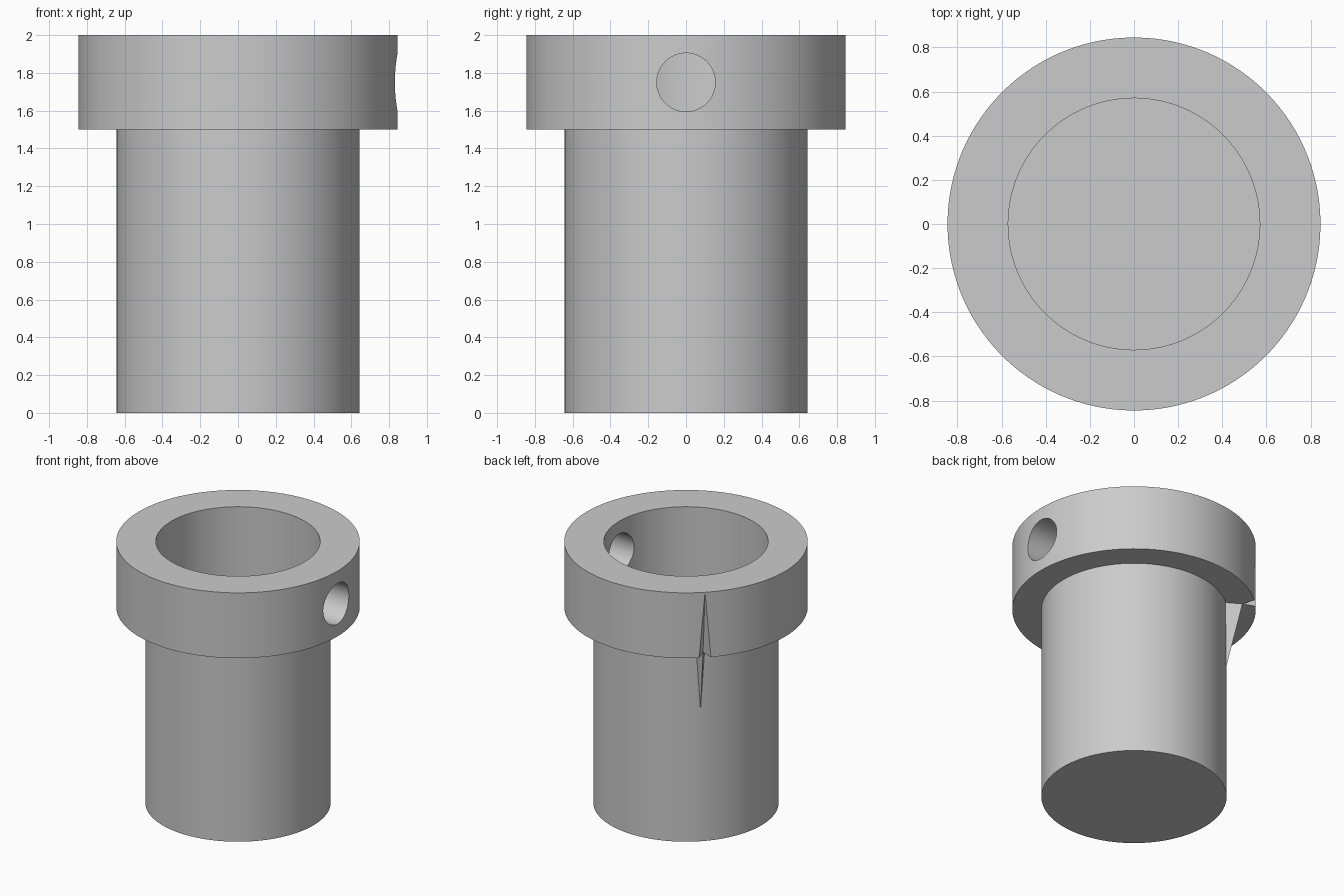
import bpy, bmesh, math
from mathutils import Vector

cube = bpy.data.objects.get("Cube")
if cube:
    bpy.data.objects.remove(cube, do_unlink=True)

SEGMENTS = 128
NOTCH_ANGLE = math.radians(134)
BODY_R, FLANGE_R, BORE_R = 0.643, 0.845, 0.57
FLANGE_Z, TOP_Z, FIN_Z, FLOOR_Z = 1.5, 2.0, 1.0, 0.08

metal = bpy.data.materials.new("plain grey")
metal.use_nodes = True
grey = (0.6, 0.6, 0.6, 1)
metal.diffuse_color = grey
metal.node_tree.nodes["Principled BSDF"].inputs["Base Color"].default_value = grey

# Flanged sleeve: one closed profile turned around z
profile = [(BODY_R, 0), (BODY_R, FIN_Z), (BODY_R, FLANGE_Z), (FLANGE_R, FLANGE_Z),
           (FLANGE_R, TOP_Z), (BORE_R, TOP_Z), (BORE_R, FLOOR_Z)]
bm = bmesh.new()
rings = []
for s in range(SEGMENTS):
    a = NOTCH_ANGLE + s * math.tau / SEGMENTS
    rings.append([bm.verts.new((r * math.cos(a), r * math.sin(a), z)) for r, z in profile])
for s in range(SEGMENTS):
    a, b = rings[s], rings[(s + 1) % SEGMENTS]
    for i in range(len(profile) - 1):
        bm.faces.new((a[i], b[i], b[i + 1], a[i + 1]))
bm.faces.new([ring[0] for ring in reversed(rings)])
bm.faces.new([ring[-1] for ring in rings])

# Notch in the flange and fin below it: fold the seam to a shared point
seam = rings[0]
for side in (rings[1], rings[-1]):
    for anchor, corner in ((1, 2), (4, 3)):
        face = next(f for f in seam[anchor].link_faces if side[corner] in f.verts)
        bmesh.utils.face_split(face, seam[anchor], side[corner])
tip = Vector((0.757 * math.cos(NOTCH_ANGLE), 0.757 * math.sin(NOTCH_ANGLE), FLANGE_Z))
seam[2].co = tip
seam[3].co = tip
bmesh.ops.remove_doubles(bm, verts=[seam[2], seam[3]], dist=0.0001)
bmesh.ops.recalc_face_normals(bm, faces=bm.faces)
mesh = bpy.data.meshes.new("flanged_sleeve")
bm.to_mesh(mesh)
bm.free()
sleeve = bpy.data.objects.new("flanged_sleeve", mesh)
bpy.context.collection.objects.link(sleeve)
mesh.materials.append(metal)

# Set screw hole through the flange wall
bpy.ops.mesh.primitive_cylinder_add(vertices=64, radius=0.155, depth=0.7,
                                    location=(0.75, 0, 1.75), rotation=(0, math.pi / 2, 0))
cutter = bpy.context.object
cutter.name = "hole_cutter"
cutter.hide_render = True
cutter.data.materials.append(metal)
cut = sleeve.modifiers.new("hole", "BOOLEAN")
cut.operation, cut.solver, cut.object = "DIFFERENCE", "EXACT", cutter

bpy.ops.object.select_all(action="DESELECT")
sleeve.select_set(True)
bpy.context.view_layer.objects.active = sleeve
bpy.ops.object.modifier_apply(modifier=cut.name)
bpy.data.objects.remove(cutter, do_unlink=True)
bpy.ops.object.shade_smooth_by_angle(angle=math.radians(30))
